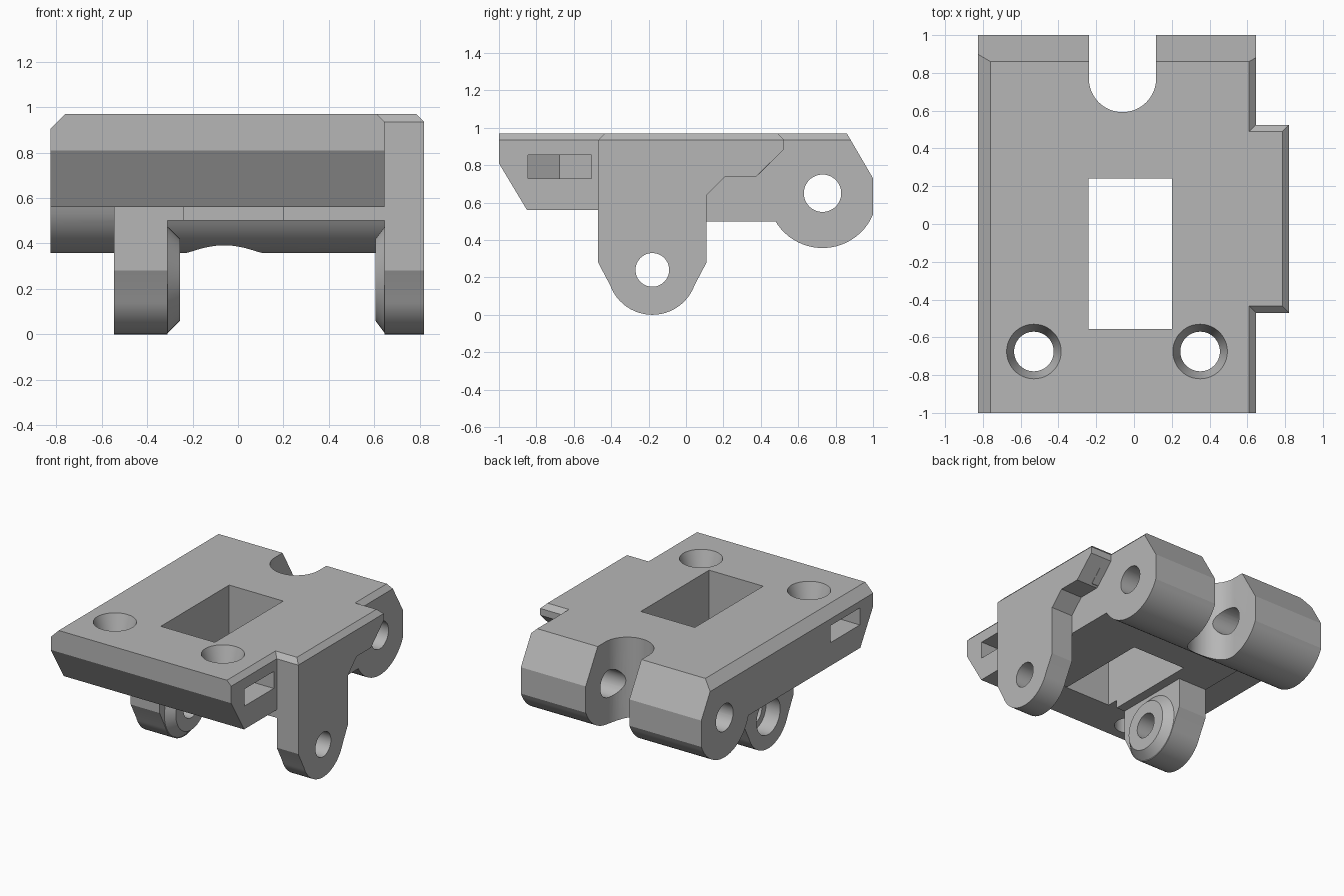
import bpy, bmesh, math

if "Cube" in bpy.data.objects:
    bpy.data.objects.remove(bpy.data.objects["Cube"], do_unlink=True)

grey = bpy.data.materials.new("plain grey")
grey.use_nodes = True
COLOUR = (0.47, 0.47, 0.47, 1)
grey.diffuse_color = COLOUR
grey.node_tree.nodes["Principled BSDF"].inputs["Base Color"].default_value = COLOUR


def arc(cx, cy, r, start, end, n=24):
    """Points on an arc, angles in degrees."""
    angles = [math.radians(start + (end - start) * i / n) for i in range(n + 1)]
    return [(cx + r * math.cos(t), cy + r * math.sin(t)) for t in angles]


def circle(cx, cy, r, n=48):
    return arc(cx, cy, r, 0, 360, n)[:-1]


def rect(x0, y0, x1, y1):
    return [(x0, y0), (x1, y0), (x1, y1), (x0, y1)]


def prism(name, axis, pts, a, b, pts2=None):
    """Solid between outline pts at a and outline pts2 at b along an axis."""
    place = {"X": lambda p, d: (d, p[0], p[1]),
             "Y": lambda p, d: (p[0], d, p[1]),
             "Z": lambda p, d: (p[0], p[1], d)}[axis]
    bm = bmesh.new()
    lo = [bm.verts.new(place(p, a)) for p in pts]
    hi = [bm.verts.new(place(p, b)) for p in (pts2 or pts)]
    bm.faces.new(lo)
    bm.faces.new(hi)
    n = len(lo)
    for i in range(n):
        j = (i + 1) % n
        bm.faces.new((lo[i], lo[j], hi[j], hi[i]))
    bmesh.ops.recalc_face_normals(bm, faces=bm.faces)
    mesh = bpy.data.meshes.new(name)
    bm.to_mesh(mesh)
    bm.free()
    mesh.materials.append(grey)
    obj = bpy.data.objects.new(name, mesh)
    bpy.context.collection.objects.link(obj)
    return obj


def combine(target, other, op):
    """Apply a boolean and discard the helper."""
    mod = target.modifiers.new(op.lower(), "BOOLEAN")
    mod.operation, mod.object, mod.solver = op, other, "EXACT"
    bpy.context.view_layer.objects.active = target
    bpy.ops.object.modifier_apply(modifier=mod.name)
    bpy.data.objects.remove(other, do_unlink=True)


def add(target, *args):
    combine(target, prism(*args), "UNION")


def cut(target, *args):
    combine(target, prism(*args), "DIFFERENCE")


LEFT, RIGHT = 0.645, -0.825      # body sides
HINGE = (0.73, 0.65)             # rear barrel centre (y, z)
PIVOT = (-0.18, 0.24)            # leg hole centre (y, z)

# Body slab with the rear hinge barrel
slab = [(0.86, 0.97), (-1, 0.97), (-1, 0.81), (-0.85, 0.56)]
slab += arc(*HINGE, 0.293, 198, 337) + [(1, 0.536), (1, 0.73)]
body = prism("bracket_body", "X", slab, RIGHT, LEFT)
cut(body, "right_chamfer", "Y",
    [(-0.89, 0.84), (-0.695, 1.035), (-0.89, 1.035)], -1.2, 1.2)
cut(body, "left_chamfer", "Y",
    [(0.71, 0.87), (0.545, 1.035), (0.71, 1.035)], -1.2, 1.2)

# Thicker middle of the underside
add(body, "underside_pad", "X", rect(-0.47, 0.5, 0.6, 0.7), -0.545, LEFT)

# Left side plate with its leg, chamfered along the top
foot = [(-0.47, 0.28)] + arc(*PIVOT, 0.24, 200, 340) + [(0.11, 0.28)]
plate = foot + [(0.11, 0.64), (0.21, 0.74), (0.375, 0.74), (0.525, 0.885),
                (0.525, 0.935), (0.49, 0.97), (-0.435, 0.97), (-0.47, 0.935)]
left_leg = prism("left_leg", "X", plate, LEFT, 0.82)
cut(left_leg, "plate_chamfer", "Y",
    [(0.87, 0.885), (0.735, 1.02), (0.87, 1.02)], -1, 1)
joint = [(-0.47, 0.75), (0.39, 0.75), (0.525, 0.885)] + plate[-4:]
add(body, "plate_joint", "X", joint, 0.55, 0.70)
combine(body, left_leg, "UNION")

# Right leg under the slab
add(body, "right_leg", "X", foot + [(0.11, 0.62), (-0.47, 0.62)], -0.545, -0.31)

# Tapered bosses on the inner faces of both legs
for name, base, tip in (("right_boss", -0.312, -0.255), ("left_boss", 0.647, 0.605)):
    add(body, name, "X", circle(*PIVOT, 0.236), base, tip, circle(*PIVOT, 0.18))

# Pivot holes, with a wider recess on the outside of the right leg
cut(body, "leg_hole", "X", circle(*PIVOT, 0.09), -1, 1)
cut(body, "leg_recess", "X", circle(*PIVOT, 0.137), -0.7, -0.43)
cut(body, "hinge_hole", "X", circle(*HINGE, 0.1), -1, 1)

# Rounded rear notch and the central window
notch = [(0.117, 1.2)] + arc(-0.061, 0.77, 0.178, 0, -180) + [(-0.239, 1.2)]
cut(body, "rear_notch", "Z", notch, -0.2, 1.2)
cut(body, "window", "Z", rect(-0.24, -0.555, 0.2, 0.24), 0.3, 1.2)

# Countersunk screw holes with side slots ending in hexagonal pockets
for x, side in ((-0.53, -1), (0.35, 1)):
    y = -0.675
    cut(body, "screw_hole", "Z", circle(x, y, 0.105), 0.3, 1.2)
    cut(body, "countersink", "Z", circle(x, y, 0.105), 0.855, 0.97 + 0.01,
        circle(x, y, 0.148))
    outer = x + side * 0.6
    slot = [(x, y - 0.17), (outer, y - 0.17), (outer, y + 0.17), (x, y + 0.17),
            (x - side * 0.098, y + 0.17), (x - side * 0.196, y),
            (x - side * 0.098, y - 0.17)]
    cut(body, "nut_slot", "Z", slot, 0.73, 0.855)

bpy.ops.object.select_all(action="DESELECT")
body.select_set(True)
bpy.context.view_layer.objects.active = body
bpy.ops.object.shade_smooth_by_angle(angle=math.radians(25))
